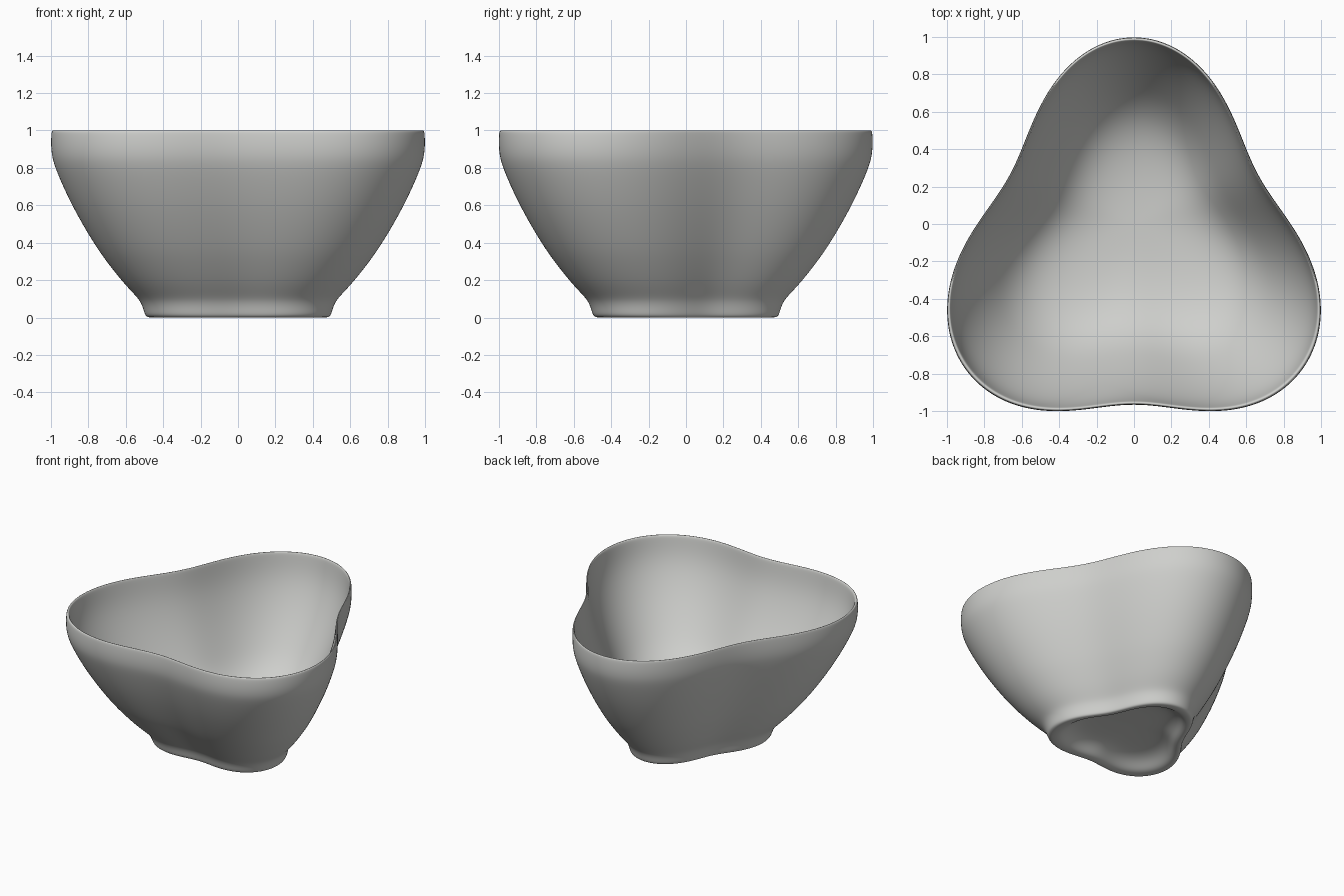
import bpy
import bmesh
from math import sin, cos, tau

cube = bpy.data.objects.get("Cube")
if cube:
    bpy.data.objects.remove(cube)

SIDES = 72

# Wall section as (scale of the outline, height), from the underside centre
# round the foot, up the outside, over the rim and down the inside
PROFILE = [
    (0.12, 0.084), (0.24, 0.081), (0.32, 0.071), (0.375, 0.045), (0.415, 0.012),
    (0.445, 0.0), (0.486, 0.0), (0.499, 0.015), (0.508, 0.05), (0.525, 0.09),
    (0.556, 0.125), (0.618, 0.19), (0.705, 0.30), (0.775, 0.40), (0.892, 0.60),
    (0.981, 0.80), (0.998, 0.87), (1.002, 0.93), (1.0, 0.98), (0.997, 0.998),
    (0.989, 1.001), (0.981, 0.994), (0.975, 0.94), (0.951, 0.80), (0.860, 0.60),
    (0.737, 0.40), (0.662, 0.30), (0.576, 0.22), (0.48, 0.168), (0.37, 0.135),
    (0.24, 0.116), (0.12, 0.11),
]


def outline(i):
    """Three-lobed plan shape, one lobe pointing to the back."""
    t = tau * i / SIDES
    r = 0.978 - 0.166 * sin(3 * t)
    return r * cos(t), r * sin(t) - 0.155


# Fit the plan shape to a 2 x 2 square
plan = [outline(i) for i in range(SIDES)]
xs, ys = zip(*plan)
half_x, half_y = max(xs), (max(ys) - min(ys)) / 2
mid_y = (max(ys) + min(ys)) / 2
plan = [(x / half_x, (y - mid_y) / half_y) for x, y in plan]

# Loft the outline along the wall section
bm = bmesh.new()
rings = [[bm.verts.new((x * s, y * s, z)) for x, y in plan] for s, z in PROFILE]
for low, high in zip(rings, rings[1:]):
    for i in range(SIDES):
        j = (i + 1) % SIDES
        bm.faces.new((low[i], low[j], high[j], high[i]))

# Close the underside and the inside floor
for ring, z in ((rings[0], 0.085), (rings[-1], 0.109)):
    hub = bm.verts.new((0, 0, z))
    for i in range(SIDES):
        bm.faces.new((ring[i], ring[(i + 1) % SIDES], hub))
bmesh.ops.recalc_face_normals(bm, faces=bm.faces)
for face in bm.faces:
    face.smooth = True

mesh = bpy.data.meshes.new("bowl")
bm.to_mesh(mesh)
bm.free()
bowl = bpy.data.objects.new("bowl", mesh)
bpy.context.collection.objects.link(bowl)

# Soften the section
subsurf = bowl.modifiers.new("smooth", "SUBSURF")
subsurf.levels = subsurf.render_levels = 2

# Glazed grey
grey = bpy.data.materials.new("light grey")
grey.use_nodes = True
color = (0.62, 0.625, 0.605, 1)
grey.diffuse_color = color
grey.node_tree.nodes["Principled BSDF"].inputs["Base Color"].default_value = color
mesh.materials.append(grey)
